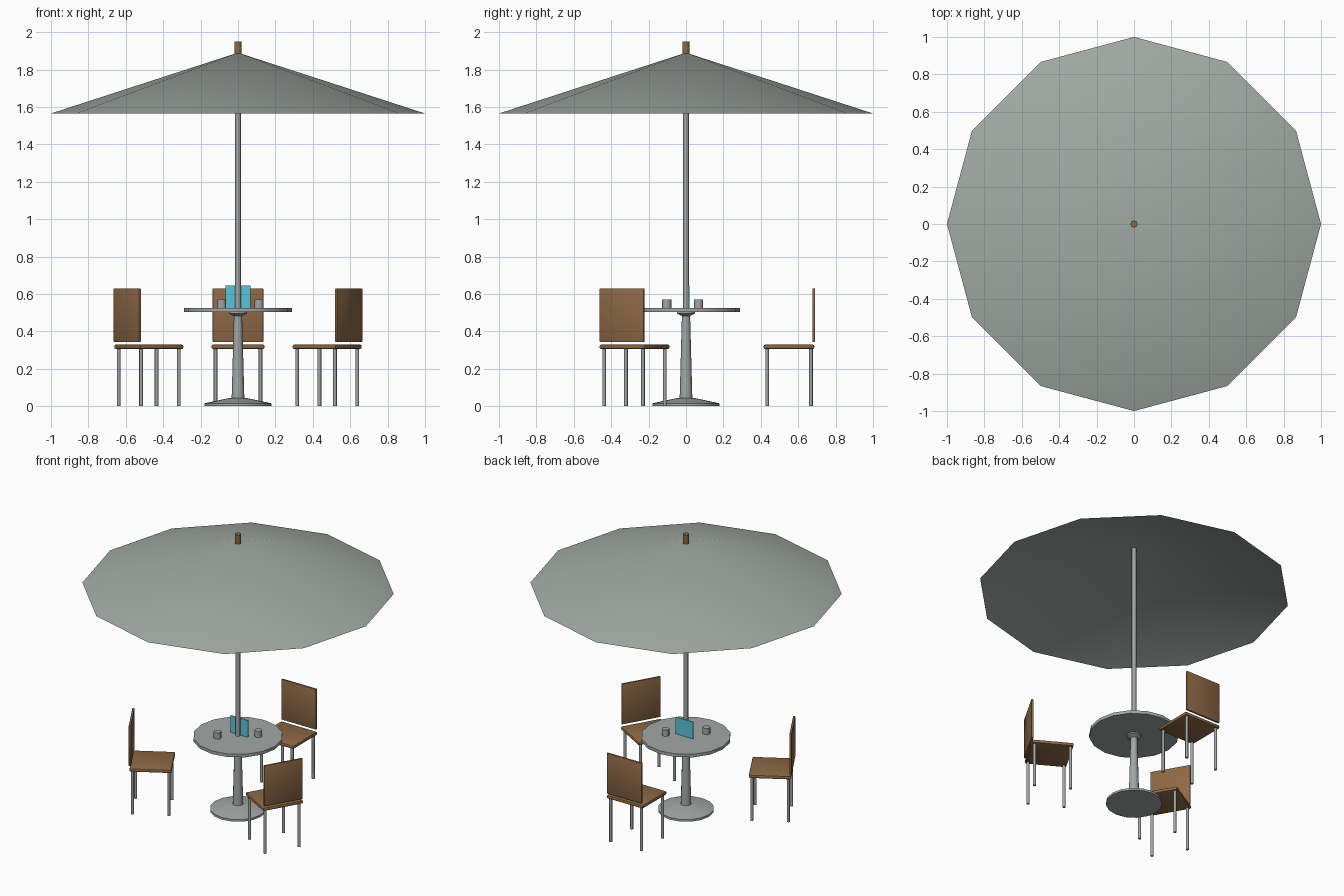
import bpy, bmesh, math
from mathutils import Matrix

if "Cube" in bpy.data.objects:
    bpy.data.objects.remove(bpy.data.objects["Cube"])


def mat(name, r, g, b):
    m = bpy.data.materials.new(name)
    m.diffuse_color = (r, g, b, 1)
    m.use_nodes = True
    m.node_tree.nodes["Principled BSDF"].inputs["Base Color"].default_value = m.diffuse_color
    return m


GREY = mat("canopy grey", 0.36, 0.40, 0.37)
METAL = mat("metal grey", 0.36, 0.39, 0.38)
WOOD = mat("brown wood", 0.27, 0.14, 0.06)
CYAN = mat("card cyan", 0.10, 0.56, 0.70)


def finish(name, bm, material, smooth=None):
    me = bpy.data.meshes.new(name)
    bm.to_mesh(me)
    bm.free()
    me.materials.append(material)
    ob = bpy.data.objects.new(name, me)
    bpy.context.collection.objects.link(ob)
    if smooth:
        bpy.ops.object.select_all(action='DESELECT')
        bpy.context.view_layer.objects.active = ob
        ob.select_set(True)
        bpy.ops.object.shade_smooth_by_angle(angle=math.radians(smooth))
    return ob


def lathe(name, profile, sides, material, at=(0, 0), caps=True, smooth=35):
    """Turned solid from (radius, z) pairs, bottom to top."""
    bm = bmesh.new()
    rings = []
    for r, z in profile:
        if r == 0:
            rings.append([bm.verts.new((at[0], at[1], z))] * sides)
            continue
        rings.append([bm.verts.new((at[0] + r * math.cos(2 * math.pi * i / sides),
                                    at[1] + r * math.sin(2 * math.pi * i / sides), z))
                      for i in range(sides)])
    for a, b in zip(rings, rings[1:]):
        for i in range(sides):
            j = (i + 1) % sides
            loop = [a[i], a[j], b[j], b[i]]
            bm.faces.new(list(dict.fromkeys(loop)))
    if caps:
        bm.faces.new(rings[0][::-1])
        if profile[-1][0] > 0:
            bm.faces.new(rings[-1])
    return finish(name, bm, material, smooth)


def box(name, lo, hi, material, bevel=0):
    bm = bmesh.new()
    size = [h - l for l, h in zip(lo, hi)]
    mid = [(h + l) / 2 for l, h in zip(lo, hi)]
    bmesh.ops.create_cube(bm, size=1, matrix=Matrix.Translation(mid) @ Matrix.Diagonal((*size, 1)))
    if bevel:
        bmesh.ops.bevel(bm, geom=bm.edges[:], offset=bevel, segments=2,
                        profile=0.5, affect='EDGES')
    return finish(name, bm, material, 40 if bevel else None)


# Parasol: open canopy, pole and finial
lathe("canopy", [(1.0, 1.565), (0, 1.89)], 12, GREY, caps=False, smooth=60)
lathe("parasol_pole", [(0.015, 0.50), (0.015, 1.885)], 8, METAL, smooth=50)
lathe("finial", [(0.02, 1.885), (0.02, 1.95)], 8, WOOD, smooth=50)

# Table: foot, tapered column with collar, top
lathe("table_foot", [(0.18, 0), (0.18, 0.015), (0.04, 0.045)], 16, METAL)
lathe("table_column", [(0.034, 0.04), (0.022, 0.482), (0.048, 0.495), (0.048, 0.506)], 12, METAL)
lathe("table_top", [(0.288, 0.504), (0.288, 0.526)], 16, METAL)

# Things on the table
for x, y in ((-0.088, -0.103), (0.112, 0.067)):
    lathe("cup", [(0.025, 0.525), (0.025, 0.57)], 8, METAL, at=(x, y), smooth=50)
box("menu_card", (-0.068, 0.012, 0.526), (0.068, 0.018, 0.645), CYAN)

# Three chairs, each modelled behind the table and turned about the centre
for angle in (0, 120, 240):
    parts = [box("seat", (-0.142, 0.415, 0.305), (0.142, 0.686, 0.33), WOOD, 0.01),
             box("backrest", (-0.136, 0.676, 0.343), (0.136, 0.691, 0.629), WOOD, 0.004)]
    for x in (-0.12, 0.12):
        for y in (0.434, 0.668):
            parts.append(lathe("chair_leg", [(0.01, 0), (0.01, 0.308)], 8, METAL,
                               at=(x, y), smooth=50))
    for p in parts:
        p.rotation_euler.z = math.radians(angle)
